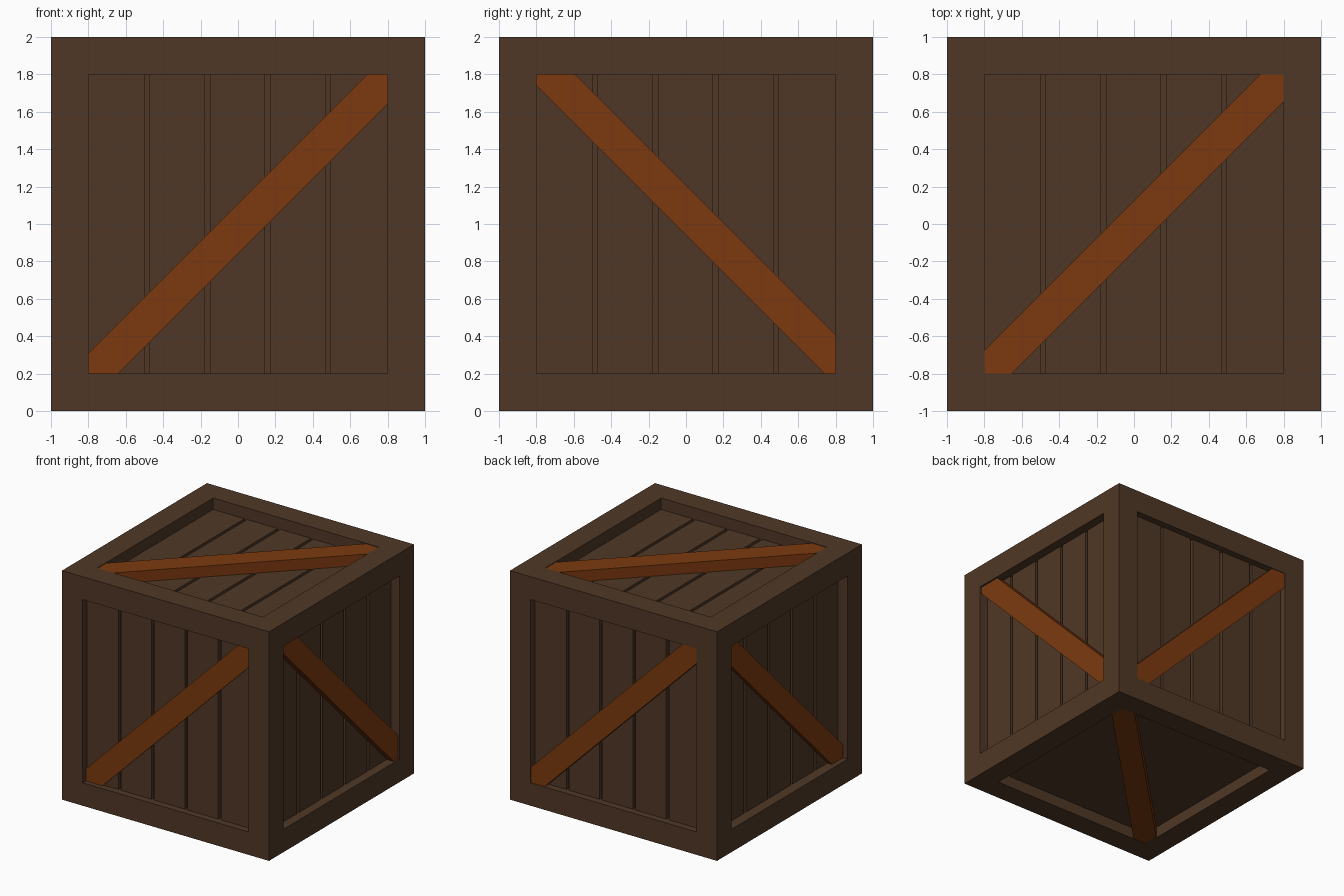
import bpy, bmesh
from math import pi
from mathutils import Matrix

if "Cube" in bpy.data.objects:
    bpy.data.objects.remove(bpy.data.objects["Cube"])

INNER = 0.8      # half width of each recessed opening
FLOOR = 0.84     # distance of frame's sunk floor from the crate centre
GROOVE = 0.03    # depth of grooves between planks


def material(name, color):
    mat = bpy.data.materials.new(name)
    mat.diffuse_color = (*color, 1)
    mat.use_nodes = True
    mat.node_tree.nodes["Principled BSDF"].inputs["Base Color"].default_value = mat.diffuse_color
    return mat


dark_wood = material("dark_wood", (0.079, 0.039, 0.019))
orange_wood = material("orange_wood", (0.2, 0.042, 0.005))


def finish(bm, name, mat, matrix):
    bmesh.ops.recalc_face_normals(bm, faces=bm.faces)
    mesh = bpy.data.meshes.new(name)
    bm.to_mesh(mesh)
    bm.free()
    mesh.materials.append(mat)
    obj = bpy.data.objects.new(name, mesh)
    obj.matrix_world = matrix
    bpy.context.collection.objects.link(obj)


def add_prism(bm, outline, low, high):
    """Extrude a (u, v) outline between two distances from the crate centre."""
    face = bm.faces.new([bm.verts.new((u, v, low)) for u, v in outline])
    ext = bmesh.ops.extrude_face_region(bm, geom=[face], use_keep_orig=True)
    verts = [g for g in ext["geom"] if isinstance(g, bmesh.types.BMVert)]
    bmesh.ops.translate(bm, verts=verts, vec=(0, 0, high - low))


def strip(a, b):
    return [(a, -INNER), (b, -INNER), (b, INNER), (a, INNER)]


centre = Matrix.Translation((0, 0, 1))

# Frame: cube with every face inset and sunk below the planks
bm = bmesh.new()
bmesh.ops.create_cube(bm, size=2)
sides = list(bm.faces)
bmesh.ops.inset_individual(bm, faces=sides, thickness=1 - INNER, use_even_offset=True)
sunk = bmesh.ops.extrude_discrete_faces(bm, faces=sides)["faces"]
for f in sunk:
    f.normal_update()
    bmesh.ops.translate(bm, verts=f.verts, vec=-f.normal * (1 - FLOOR))
finish(bm, "frame", dark_wood, centre)


def side_matrix(turn):
    return centre @ Matrix.Rotation(turn * pi / 2, 4, 'Z') @ Matrix.Rotation(pi / 2, 4, 'X')


# name, placement, brace lower/upper offset from the diagonal, direction,
# brace recess, plank recess
faces = [
    ("front", side_matrix(0), -0.16, 0.107, 1, 0.045, 0.06),
    ("right", side_matrix(1), -0.06, 0.207, -1, 0.015, 0.08),
    ("back", side_matrix(2), -0.13, 0.137, 1, 0.005, 0.06),
    ("left", side_matrix(3), -0.15, 0.117, -1, 0.045, 0.09),
    ("top", centre, -0.145, 0.125, 1, 0.005, 0.1),
    ("bottom", centre @ Matrix.Rotation(pi, 4, 'X'), -0.135, 0.135, -1, 0.005, 0.1),
]
grooves = [(-0.498, -0.472), (-0.177, -0.151), (0.144, 0.17), (0.467, 0.493)]

for name, matrix, lo, hi, flip, recess, depth in faces:
    panel = 1 - depth
    # Planks on a backing board; the underside is one plain board
    cuts = [] if name == "bottom" else grooves
    starts = [-INNER] + [g[1] for g in cuts]
    ends = [g[0] for g in cuts] + [INNER]
    bm = bmesh.new()
    add_prism(bm, strip(-INNER, INNER), FLOOR, panel - GROOVE)
    for a, b in zip(starts, ends):
        add_prism(bm, strip(a, b), panel - GROOVE, panel)
    finish(bm, name + "_planks", dark_wood, matrix)

    # Diagonal brace trimmed to the opening
    k = INNER
    outline = [(-k, -k), (-k - lo, -k), (k, k + lo), (k, k), (k - hi, k), (-k, -k + hi)]
    bm = bmesh.new()
    add_prism(bm, [(u * flip, v) for u, v in outline], panel - 0.005, 1 - recess)
    finish(bm, name + "_brace", orange_wood, matrix)
